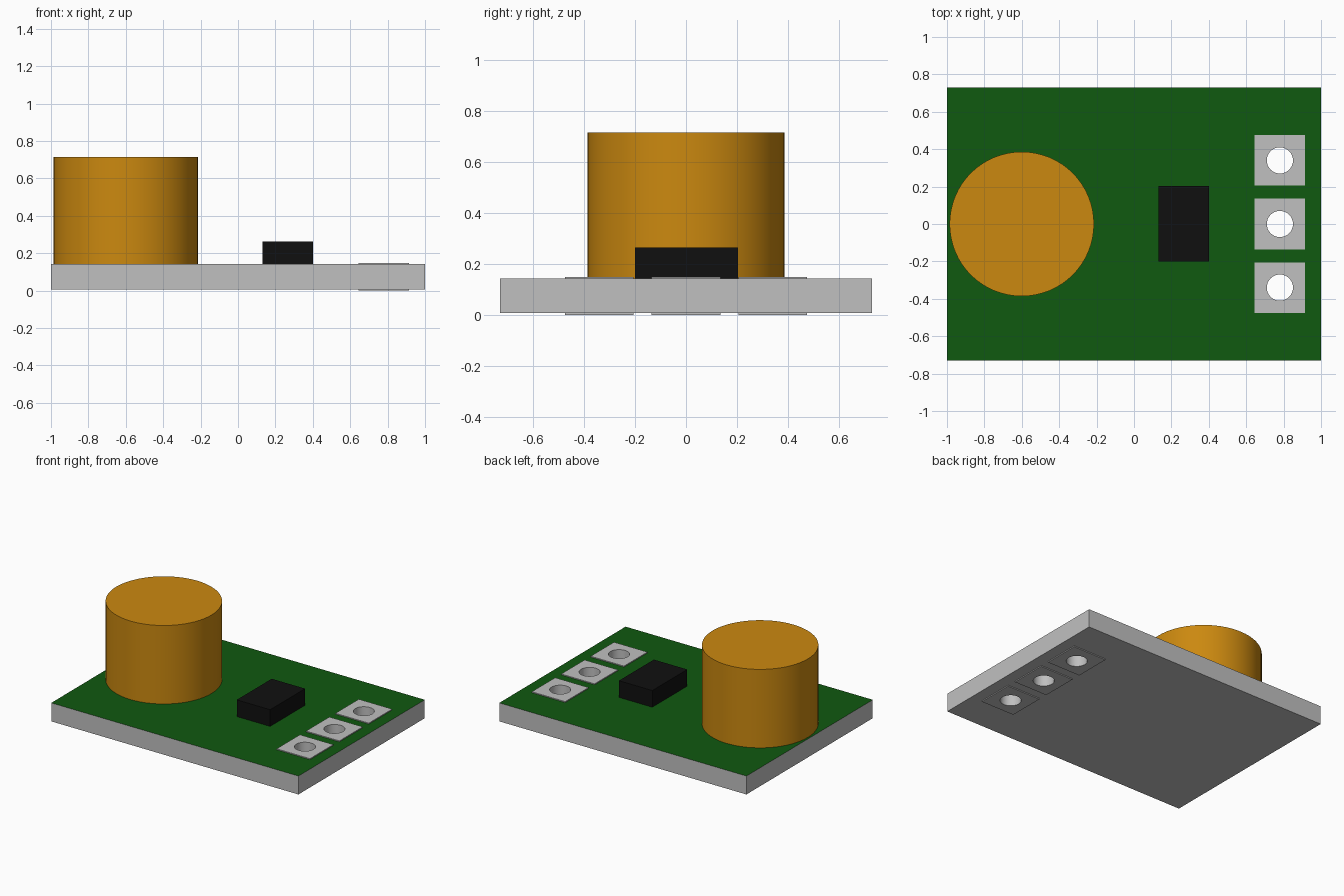
import bpy, math

old = bpy.data.objects.get("Cube")
if old:
    bpy.data.objects.remove(old, do_unlink=True)


def material(name, r, g, b):
    m = bpy.data.materials.new(name)
    m.use_nodes = True
    m.diffuse_color = (r, g, b, 1)
    m.node_tree.nodes["Principled BSDF"].inputs["Base Color"].default_value = (r, g, b, 1)
    return m


grey = material("light grey", 0.527, 0.527, 0.527)
green = material("board green", 0.005, 0.1, 0.005)
orange = material("amber", 0.6, 0.25, 0.005)
black = material("chip black", 0.005, 0.005, 0.005)


def box(name, x, y, z, mat):
    """Box from (min, max) pairs on each axis."""
    bpy.ops.mesh.primitive_cube_add(size=1, location=[(a + b) / 2 for a, b in (x, y, z)])
    ob = bpy.context.object
    ob.name = name
    ob.scale = [b - a for a, b in (x, y, z)]
    bpy.ops.object.transform_apply(location=False, rotation=False, scale=True)
    ob.data.materials.append(mat)
    return ob


def cylinder(name, x, y, z, radius, sides, mat):
    bpy.ops.mesh.primitive_cylinder_add(vertices=sides, radius=radius, depth=z[1] - z[0],
                                        location=(x, y, (z[0] + z[1]) / 2))
    ob = bpy.context.object
    ob.name = name
    ob.data.materials.append(mat)
    return ob


def drill(ob, cutter):
    mod = ob.modifiers.new("hole", "BOOLEAN")
    mod.operation = "DIFFERENCE"
    mod.solver = "EXACT"
    mod.object = cutter
    bpy.context.view_layer.objects.active = ob
    bpy.ops.object.modifier_apply(modifier=mod.name)


def smooth(ob):
    bpy.ops.object.select_all(action="DESELECT")
    ob.select_set(True)
    bpy.context.view_layer.objects.active = ob
    bpy.ops.object.shade_smooth_by_angle(angle=math.radians(30))


BOTTOM, TOP, PAD = 0.007, 0.142, 0.007
PAD_X, PAD_HALF, HOLE = 0.78, 0.135, 0.07

# Circuit board
board = box("circuit_board", (-1, 1), (-0.73, 0.73), (BOTTOM, TOP), grey)

# Solder pads on both faces, drilled through together with the board
sides = (("top", TOP, TOP + PAD), ("bottom", BOTTOM - PAD, BOTTOM))
for label, y in (("front", -0.34), ("middle", 0), ("back", 0.34)):
    cutter = cylinder("hole_cutter", PAD_X, y, (-0.1, 0.3), HOLE, 32, grey)
    cutter.hide_render = True
    drill(board, cutter)
    for side, z0, z1 in sides:
        pad = box(f"{label}_{side}_pad", (PAD_X - PAD_HALF, PAD_X + PAD_HALF),
                  (y - PAD_HALF, y + PAD_HALF), (z0, z1), grey)
        drill(pad, cutter)
        smooth(pad)
    bpy.data.objects.remove(cutter, do_unlink=True)

# Green mask on the upper face of the board only
board.data.materials.clear()
board.data.materials.append(grey)
board.data.materials.append(green)
for face in board.data.polygons:
    face.material_index = 1 if face.normal.z > 0.9 else 0
smooth(board)

# Round can and chip
smooth(cylinder("round_can", -0.6, 0, (TOP, 0.716), 0.386, 64, orange))
box("chip", (0.13, 0.4), (-0.2, 0.204), (TOP, 0.264), black)
